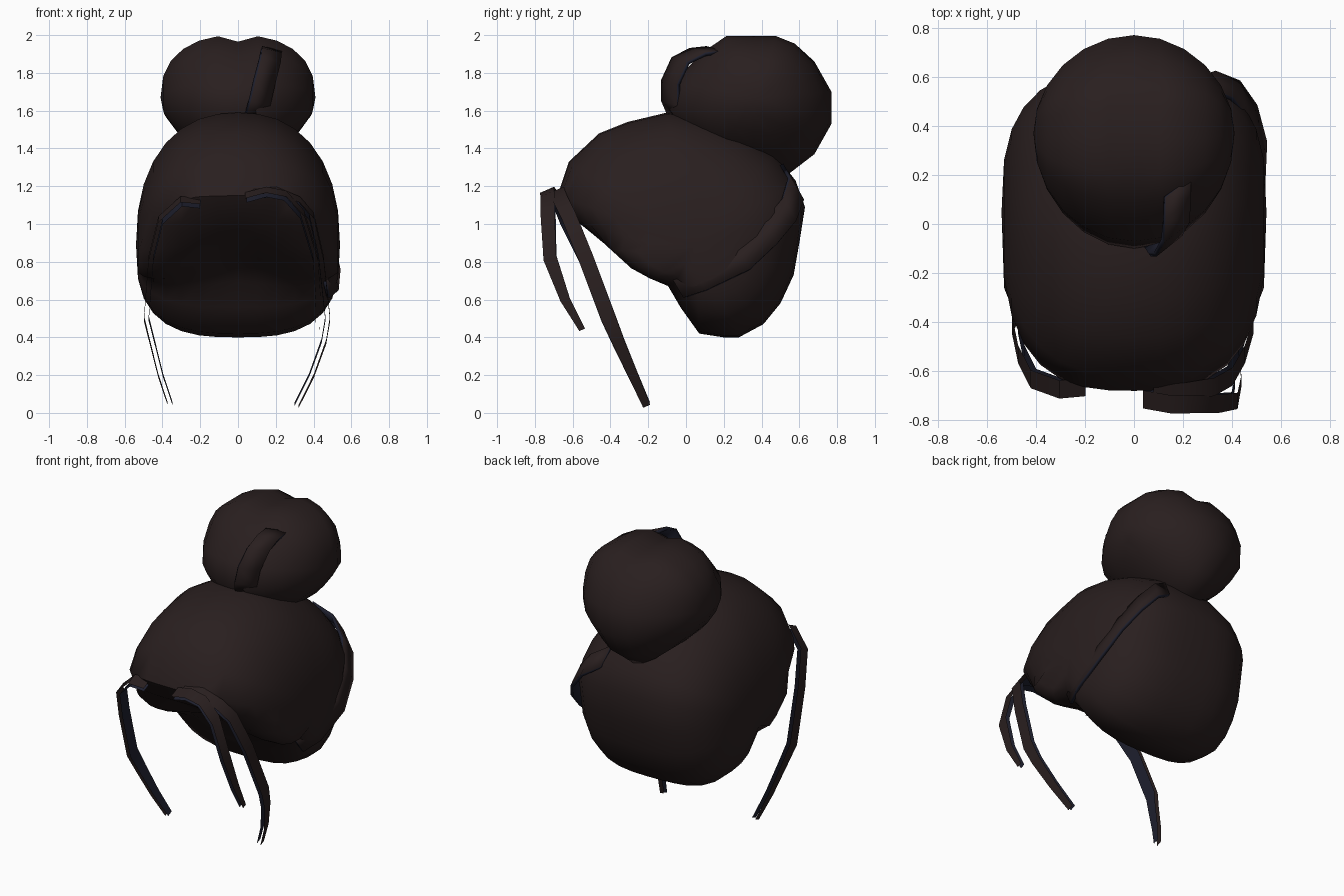
import bpy, bmesh, math
from mathutils import Vector

if "Cube" in bpy.data.objects:
    bpy.data.objects.remove(bpy.data.objects["Cube"], do_unlink=True)


def material(name, rgb):
    m = bpy.data.materials.new(name)
    m.use_nodes = True
    m.diffuse_color = (*rgb, 1)
    bsdf = m.node_tree.nodes["Principled BSDF"]
    bsdf.inputs["Base Color"].default_value = (*rgb, 1)
    bsdf.inputs["Roughness"].default_value = 0.8
    return m


BROWN = material("dark brown hair", (0.022, 0.0135, 0.0135))
NAVY = material("navy underside", (0.013, 0.014, 0.027))


def clamp(t):
    return max(0, min(1, t))


def finish(name, bm, angle):
    mesh = bpy.data.meshes.new(name)
    bm.to_mesh(mesh)
    bm.free()
    obj = bpy.data.objects.new(name, mesh)
    bpy.context.collection.objects.link(obj)
    mesh.materials.append(BROWN)
    bpy.ops.object.select_all(action="DESELECT")
    obj.select_set(True)
    bpy.context.view_layer.objects.active = obj
    bpy.ops.object.shade_smooth_by_angle(angle=math.radians(angle))
    return obj


def inflate(name, profile, centre, half_width, power, steps, shape):
    """Side profile (y, z) scaled towards its centre at each step across x."""
    bm = bmesh.new()
    cy, cz = centre
    rings = []
    for i in range(steps + 1):
        s = math.sin(math.pi * (i / steps - 0.5))
        ring = []
        for y, z in profile:
            n = power(y, z)
            f = max(0, 1 - abs(s) ** n) ** (1 / n)
            ring.append(bm.verts.new((half_width * s, cy + (y - cy) * f, cz + (z - cz) * f)))
        rings.append(ring)
    count = len(profile)
    for a, b in zip(rings, rings[1:]):
        for j in range(count):
            k = (j + 1) % count
            bm.faces.new((a[j], a[k], b[k], b[j]))
    bmesh.ops.remove_doubles(bm, verts=bm.verts, dist=0.0005)
    for v in bm.verts:
        shape(v.co)
    bmesh.ops.recalc_face_normals(bm, faces=bm.faces)
    return finish(name, bm, 50)


def ribbon(name, path, half, thickness, tip=1.0, closed=True):
    """Lock along a path, narrowing to its tip, navy inside and on the edges.
    An open lock is two thin sheets with a gap between them."""
    bm = bmesh.new()
    half = Vector(half)
    rows = []
    for i, p in enumerate(path):
        end = i / (len(path) - 1)
        w = half * (1 + (tip - 1) * max(0, end - 0.6) / 0.4)
        rows.append([bm.verts.new(Vector(p) + w), bm.verts.new(Vector(p) - w)])
    for a, b in zip(rows, rows[1:]):
        bm.faces.new((a[0], a[1], b[1], b[0]))
    bm.normal_update()
    middle = Vector((0, 0.1, 1.0 if path[0][2] < 1.5 else 1.6))
    facing = sum(f.normal.dot(f.calc_center_median() - middle) for f in bm.faces)
    if facing < 0:
        bmesh.ops.reverse_faces(bm, faces=bm.faces)
    obj = finish(name, bm, 40)
    obj.data.materials.append(NAVY)
    solid = obj.modifiers.new("thickness", "SOLIDIFY")
    solid.thickness = thickness
    solid.offset = -1 if closed else 0
    solid.use_rim = closed
    solid.material_offset = 1
    solid.material_offset_rim = 1
    return obj


# Main hair mass: domed top, square overhanging front lip, rounded nape
def cap_power(y, z):
    if z < 1 and -0.5 < y < -0.15:
        return 5.5
    return 2.9 - 0.6 * clamp((z - 1.15) / 0.4)


def droop_lip(co):
    near_lip = max(0, 1 - abs(co.z - 0.8) / 0.25) * clamp((0.05 - co.y) / 0.15)
    co.z -= 0.1 * near_lip * clamp(abs(co.x) / 0.42)


cap_profile = [
    (-0.68, 1.15), (-0.62, 1.33), (-0.46, 1.48), (-0.31, 1.54), (-0.1, 1.59),
    (0.1, 1.56), (0.3, 1.48), (0.47, 1.37), (0.58, 1.23), (0.63, 1.09),
    (0.6, 0.9), (0.57, 0.73), (0.5, 0.58), (0.41, 0.47), (0.28, 0.4),
    (0.2, 0.4), (0.07, 0.42), (-0.03, 0.56), (-0.1, 0.7), (-0.2, 0.8),
    (-0.3, 0.84), (-0.42, 0.92), (-0.6, 1.03)]
inflate("hair_cap", cap_profile, (0.05, 0.89), 0.54, cap_power, 16, droop_lip)


# Bun with a shallow cleft on top, narrowing low at the back
def shape_bun(co):
    if co.z > 1.88 and abs(co.x) < 0.05:
        co.z -= 0.035
    co.x *= 1 - 1.1 * max(0, 1.6 - co.z) * clamp((co.y - 0.15) / 0.3)


bun_profile = [
    (-0.1, 1.6), (-0.07, 1.75), (0.09, 1.92), (0.21, 2.0), (0.35, 2.0),
    (0.48, 2.0), (0.58, 1.96), (0.68, 1.86), (0.77, 1.7), (0.77, 1.53),
    (0.68, 1.37), (0.55, 1.27), (0.35, 1.3), (0.15, 1.36), (0.0, 1.46)]
inflate("hair_bun", bun_profile, (0.37, 1.67), 0.41,
        lambda y, z: 1.95 + 0.4 * clamp((z - 1.7) / 0.25), 12, shape_bun)

# Lock lying over the front of the bun, one edge tucked in
ribbon("bun_lock", [(0.1, -0.06, 1.57), (0.12, -0.09, 1.64), (0.145, -0.09, 1.75),
                    (0.175, -0.035, 1.87), (0.18, 0.06, 1.92), (0.18, 0.15, 1.93)],
       (0.052, 0.042, -0.012), 0.02)

# Swept band around the left side of the head, upper edge tucked in
ribbon("side_band", [(0.475, -0.05, 0.67), (0.52, 0.07, 0.71), (0.53, 0.3, 0.82),
                     (0.49, 0.45, 0.96), (0.42, 0.55, 1.08), (0.32, 0.59, 1.19),
                     (0.2, 0.55, 1.26)], (-0.013, -0.035, 0.06), 0.02)

# Thin locks falling from the hairline
lock_half = (0, 0.037, 0.016)
ribbon("left_long_lock", [(0.08, -0.69, 1.16), (0.2, -0.68, 1.17), (0.32, -0.66, 1.12),
                          (0.39, -0.62, 1.04), (0.44, -0.53, 0.82), (0.475, -0.41, 0.5),
                          (0.455, -0.36, 0.38), (0.39, -0.28, 0.2), (0.31, -0.21, 0.04)],
       lock_half, 0.025, 0.5, closed=False)
ribbon("right_long_lock", [(-0.2, -0.66, 1.11), (-0.3, -0.67, 1.12), (-0.41, -0.63, 1.02),
                           (-0.46, -0.53, 0.82), (-0.485, -0.41, 0.5), (-0.455, -0.36, 0.38),
                           (-0.41, -0.28, 0.2), (-0.36, -0.21, 0.05)],
       lock_half, 0.025, 0.5, closed=False)
ribbon("left_short_lock", [(0.04, -0.71, 1.14), (0.15, -0.73, 1.17), (0.25, -0.73, 1.15),
                           (0.34, -0.73, 1.05), (0.41, -0.72, 0.82), (0.425, -0.64, 0.6),
                           (0.42, -0.55, 0.44)], lock_half, 0.025, 0.4, closed=False)
